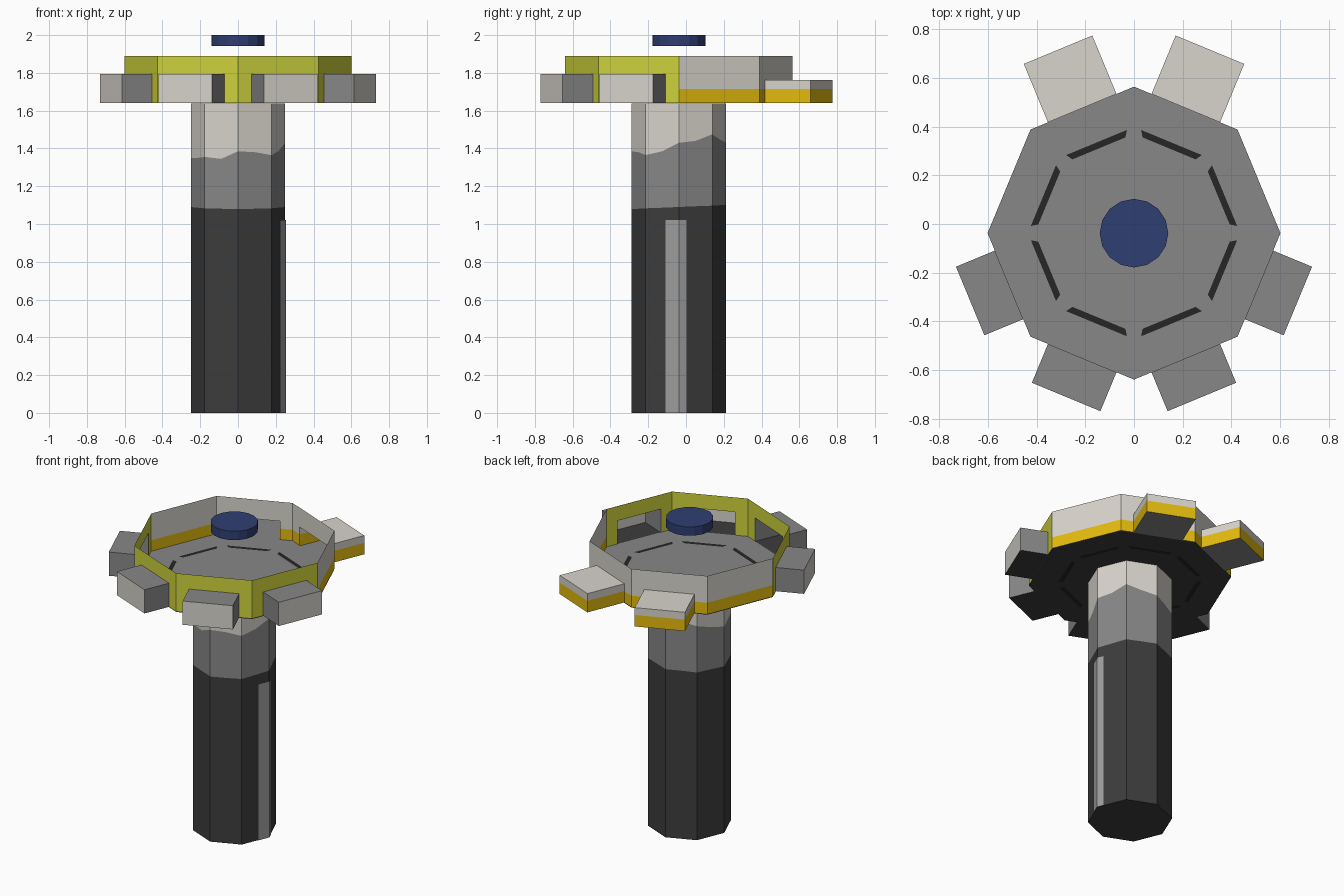
import bpy, bmesh, math
from mathutils import Vector

if "Cube" in bpy.data.objects:
    bpy.data.objects.remove(bpy.data.objects["Cube"])

CY = -0.0375                       # shared axis of column, ring and cap
Z0, ZTOP, ZBAND = 1.64, 1.89, 1.715


def lin(c):
    c /= 255
    return c / 12.92 if c <= 0.04045 else ((c + 0.055) / 1.055) ** 2.4


COLOURS = {
    "dark_grey": (60, 60, 60), "mid_grey": (135, 135, 135), "beige": (216, 212, 204),
    "lime": (207, 211, 60), "yellow": (228, 187, 14), "navy": (47, 62, 114),
    "light_grey": (158, 158, 158), "near_black": (38, 38, 38),
}
MATS = {}
for name, rgb in COLOURS.items():
    m = bpy.data.materials.new(name)
    m.diffuse_color = (*[lin(c) for c in rgb], 1)
    m.use_nodes = True
    m.node_tree.nodes["Principled BSDF"].inputs["Base Color"].default_value = m.diffuse_color
    MATS[name] = m


class Part:
    """Collects coloured faces and turns them into one flat-shaded object."""

    def __init__(self, name):
        self.name, self.bm, self.slots = name, bmesh.new(), []

    def face(self, pts, colour):
        if colour not in self.slots:
            self.slots.append(colour)
        f = self.bm.faces.new([self.bm.verts.new(p) for p in pts])
        f.material_index = self.slots.index(colour)

    def finish(self):
        bmesh.ops.remove_doubles(self.bm, verts=self.bm.verts, dist=1e-4)
        me = bpy.data.meshes.new(self.name)
        self.bm.to_mesh(me)
        self.bm.free()
        for c in self.slots:
            me.materials.append(MATS[c])
        ob = bpy.data.objects.new(self.name, me)
        bpy.context.collection.objects.link(ob)
        return ob


def polar(deg, r, z):
    a = math.radians(deg)
    return Vector((r * math.cos(a), CY + r * math.sin(a), z))


def side_point(deg, out, u, z):
    """Point on a side facing deg: distance out, sideways u, height z."""
    a = math.radians(deg)
    return Vector((out * math.cos(a) - u * math.sin(a),
                   CY + out * math.sin(a) + u * math.cos(a), z))


# Octagonal column: 16 points round it, with wavy colour bands
R = 0.25
wave = [1.43, 1.44, 1.475, 1.45, 1.43, 1.42, 1.40, 1.37,
        1.35, 1.35, 1.355, 1.345, 1.385, 1.38, 1.365, 1.385]


def column_point(i, z):
    i %= 16
    r = R if i % 2 == 0 else R * math.cos(math.pi / 8)
    return polar(i * 22.5, r, z)


def column_levels(i):
    return [0, 1.09 + 0.01 * math.sin(i * math.pi / 8), wave[i % 16], Z0 - 0.003]


col = Part("column")
for i in range(16):
    a, b = column_levels(i), column_levels(i + 1)
    for k, c in enumerate(["dark_grey", "mid_grey", "beige"]):
        col.face([column_point(i, a[k]), column_point(i + 1, b[k]),
                  column_point(i + 1, b[k + 1]), column_point(i, a[k + 1])], c)
col.face([column_point(-i, 0) for i in range(16)], "dark_grey")
col.finish()

# Pale stripe wrapped over the right-hand column edge
stripe = Part("column_stripe")
pts = [(R - abs(y) * math.tan(math.pi / 8) + 0.004, CY + y) for y in (-0.07, 0, 0.04)]
for (x1, y1), (x2, y2) in zip(pts, pts[1:]):
    stripe.face([(x1, y1, 0), (x2, y2, 0), (x2, y2, 1.02), (x1, y1, 1.02)], "light_grey")
stripe.finish()

# Tray floor: grey above, dark below
RR = 0.602
AP = RR * math.cos(math.pi / 8)
HALF = RR * math.sin(math.pi / 8)
floor = Part("tray_floor")
floor.face([polar(i * 45, RR, Z0 + 0.003) for i in range(8)], "mid_grey")
floor.face([polar(-i * 45, RR, Z0 - 0.003) for i in range(8)], "dark_grey")
floor.finish()

# Thin dark slots in the floor, seen from both sides
slots = Part("floor_slots")
for i in range(8):
    d = 22.5 + 45 * i
    for z, s in ((Z0 + 0.005, 1), (Z0 - 0.005, -1)):
        quad = [side_point(d, o, u * s, z) for o, u in
                ((0.377, -0.118), (0.403, -0.135), (0.403, 0.135), (0.377, 0.118))]
        slots.face(quad, "near_black")
slots.finish()

# Side boxes: angle -> (outer distance, top height)
W = 0.1525
boxes = {d: (0.729, 1.795) for d in (-22.5, -67.5, -112.5, -157.5)}
boxes.update({d: (0.816, 1.763) for d in (67.5, 112.5)})

# Ring walls: front half lime, back half beige over yellow, open behind each box
ring = Part("ring_wall")
for d in (-157.5, -112.5, -67.5, -22.5, 22.5, 67.5, 112.5, 157.5):
    top = boxes[d][1] if d in boxes else 1.763
    us = [-HALF, -W, W, HALF]
    zs = [Z0, ZBAND, top, ZTOP]
    for j in range(3):
        for k in range(3):
            if d in boxes and j == 1 and k < 2:
                continue
            c = "lime" if d < 0 else ("yellow" if k == 0 else "beige")
            ring.face([side_point(d, AP, us[j], zs[k]), side_point(d, AP, us[j + 1], zs[k]),
                       side_point(d, AP, us[j + 1], zs[k + 1]),
                       side_point(d, AP, us[j], zs[k + 1])], c)
ring.finish()

# Hollow boxes, open towards the tray
for n, (d, (out, top)) in enumerate(boxes.items()):
    front = d < 0
    p = Part(("front_box_" if front else "back_box_") + str(n + 1))

    def P(o, u, z):
        return side_point(d, o, u, z)

    for z1, z2, low in ((Z0, ZBAND, True), (ZBAND, top, False)):
        end = "beige" if front or not low else "yellow"
        side = "mid_grey" if front else end
        p.face([P(out, -W, z1), P(out, W, z1), P(out, W, z2), P(out, -W, z2)], end)
        p.face([P(AP, -W, z1), P(out, -W, z1), P(out, -W, z2), P(AP, -W, z2)], side)
        p.face([P(out, W, z1), P(AP, W, z1), P(AP, W, z2), P(out, W, z2)], side)
    p.face([P(AP, -W, top), P(out, -W, top), P(out, W, top), P(AP, W, top)],
           "mid_grey" if front else "beige")
    p.face([P(AP, W, Z0), P(out, W, Z0), P(out, -W, Z0), P(AP, -W, Z0)],
           "dark_grey" if front else "mid_grey")
    p.finish()

# Floating cap disc
bpy.ops.mesh.primitive_cylinder_add(vertices=16, radius=0.141, depth=0.058,
                                    location=(0, CY, 1.971))
cap = bpy.context.object
cap.name = "cap_disc"
cap.data.materials.append(MATS["navy"])
